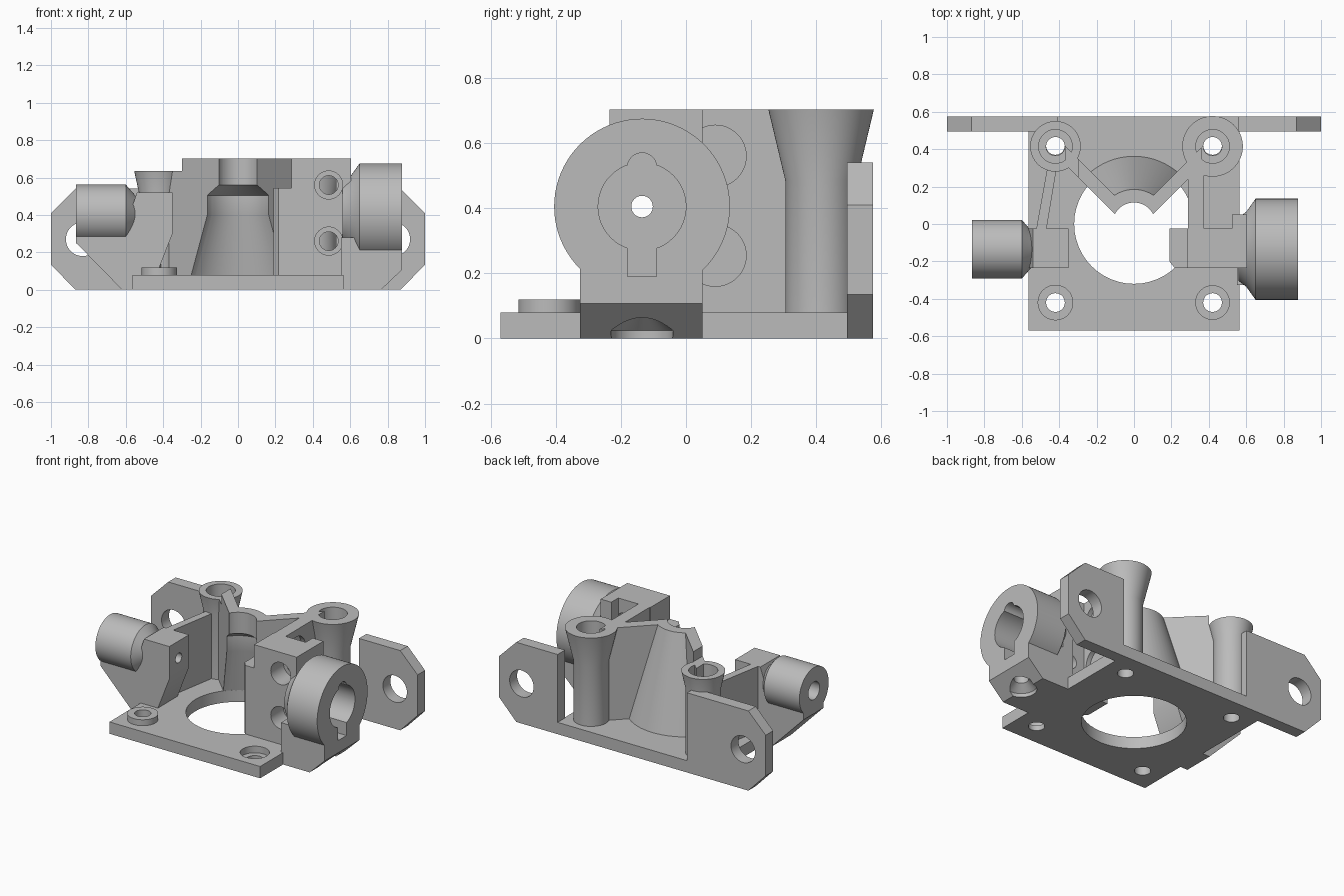
import bpy, bmesh, math
from mathutils import Vector

cube = bpy.data.objects.get("Cube")
if cube:
    bpy.data.objects.remove(cube)

grey = bpy.data.materials.new("plain grey")
grey.use_nodes = True
grey.diffuse_color = (0.5, 0.5, 0.5, 1)
grey.node_tree.nodes["Principled BSDF"].inputs["Base Color"].default_value = (0.5, 0.5, 0.5, 1)

# Maps a profile point (u, v) and a depth w to a 3D point, per axis
PLACE = {
    "x": lambda u, v, w: (w, u, v),
    "y": lambda u, v, w: (u, w, v),
    "z": lambda u, v, w: (u, v, w),
}


def finish(name, bm):
    bmesh.ops.recalc_face_normals(bm, faces=bm.faces)
    mesh = bpy.data.meshes.new(name)
    bm.to_mesh(mesh)
    bm.free()
    mesh.materials.append(grey)
    obj = bpy.data.objects.new(name, mesh)
    bpy.context.collection.objects.link(obj)
    return obj


def prism(name, points, low, high, axis="z"):
    bm = bmesh.new()
    rings = [[bm.verts.new(PLACE[axis](u, v, w)) for u, v in points] for w in (low, high)]
    bm.faces.new(rings[0])
    bm.faces.new(rings[1])
    n = len(points)
    for i in range(n):
        j = (i + 1) % n
        bm.faces.new((rings[0][i], rings[0][j], rings[1][j], rings[1][i]))
    return finish(name, bm)


def rect(u0, u1, v0, v1):
    return [(u0, v0), (u1, v0), (u1, v1), (u0, v1)]


def turned(name, centre, profile, axis="z", sides=64):
    """Solid of revolution from (radius, position along axis) pairs."""
    bm = bmesh.new()
    rings = []
    for r, w in profile:
        ring = []
        for i in range(sides):
            a = math.tau * i / sides
            ring.append(bm.verts.new(PLACE[axis](centre[0] + r * math.cos(a), centre[1] + r * math.sin(a), w)))
        rings.append(ring)
    bm.faces.new(rings[0])
    bm.faces.new(rings[-1])
    for a, b in zip(rings, rings[1:]):
        for i in range(sides):
            j = (i + 1) % sides
            bm.faces.new((a[i], a[j], b[j], b[i]))
    return finish(name, bm)


def rod(centre, r, low, high, axis="z"):
    return turned("cutter", centre, [(r, low), (r, high)], axis, 48)


def cut(obj, tools, operation="DIFFERENCE"):
    for tool in tools:
        mod = obj.modifiers.new("cut", "BOOLEAN")
        mod.operation = operation
        mod.solver = "EXACT"
        mod.object = tool
    bpy.context.view_layer.update()
    graph = bpy.context.evaluated_depsgraph_get()
    mesh = bpy.data.meshes.new_from_object(obj.evaluated_get(graph))
    obj.modifiers.clear()
    obj.data = mesh
    for tool in tools:
        bpy.data.objects.remove(tool)
    parts.append(obj)


parts = []
S = 0.42            # screw spacing from the centre
AXIS = (-0.135, 0.405)  # shared y, z of tube and clamp

# Base plate with central opening and four screw holes
base = prism("base_plate", rect(-0.565, 0.565, -0.57, 0.57), 0, 0.08)
holes = [rod((x, y), 0.05, -0.1, 0.2) for x in (-S, S) for y in (-S, S)]
cut(base, holes + [rod((0, 0), 0.32, -0.1, 0.2), rod((S, -S), 0.09, 0.035, 0.2)])

# Raised screw boss
boss = turned("screw_boss", (-S, -S), [(0.095, 0.07), (0.095, 0.12)])
cut(boss, [rod((-S, -S), 0.05, 0, 0.2)])

# Flared screw posts at the back
for name, x, top, neck, rim in (("left_post", S, 0.703, 0.485, 0.162), ("right_post", -S, 0.635, 0.52, 0.135)):
    post = turned(name, (x, 0.415), [(0.11, 0.07), (0.11, neck), (rim, top)])
    cut(post, [rod((x, 0.415), 0.05, 0, 1), rod((x, 0.415), 0.09, top - 0.12, 1)])

# Back flange: two chamfered ears joined by a low strip
flange = prism("back_flange", [
    (-0.87, 0), (0.87, 0), (1, 0.135), (1, 0.41), (0.87, 0.54), (0.56, 0.54), (0.56, 0.08),
    (-0.41, 0.08), (-0.41, 0.54), (-0.87, 0.54), (-1, 0.41), (-1, 0.135)], 0.495, 0.575, "y")
cut(flange, [rod((x, 0.27), 0.09, 0, 1, "y") for x in (-0.83, 0.83)]
    + [rod((x, 0.415), 0.09, 0.1, 1) for x in (-S, S)])


# Cavity inside the cone and its side walls
def cavity():
    return turned("cutter", (0, 0), [(0.32, 0.0), (0.32, 0.08), (0.2, 0.4), (0.2, 0.505), (0.115, 0.56), (0.115, 0.8)])


cone = turned("cone_shell", (0, 0), [(0.365, 0.07), (0.185, 0.703)])
wedge = prism("cutter", [(0, 0), (0.6, 0.6), (-0.6, 0.6)], -0.1, 1)
cut(cone, [wedge], "INTERSECT")
cut(cone, [cavity()])
parts.pop()

# Diagonal walls from the posts to the cone
for name, side, end, top in (("left_wall", 1, 0.36, 0.703), ("right_wall", -1, 0.3, 0.703), ("right_wall_low", -1, 0.37, 0.635)):
    wall = prism(name, [(0, -0.05), (side * end, end - 0.05), (side * end, end + 0.05), (0, 0.05)], 0.07, top)
    half = prism("cutter", rect(-side * 0.5, 0, -0.5, 0.5), -0.1, 1)
    cut(wall, [half, cavity()])

# Tube and its angled bracket
tube = turned("tube", AXIS, [(0.157, -0.865), (0.157, -0.6), (0.06, -0.515)], "x")
bracket = prism("tube_bracket", [
    (-0.35, 0.52), (-0.35, 0.3), (-0.44, 0.07), (-0.5, 0), (-0.62, 0),
    (-0.865, 0.25), (-0.865, 0.36), (-0.58, 0.4), (-0.54, 0.52)], -0.235, -0.025, "y")
for part in (tube, bracket):
    cut(part, [rod(AXIS, 0.033, -1, 0, "x"), rod(AXIS, 0.06, -1, -0.6, "x")])
parts.append(prism("bracket_web", [(-0.525, -0.04), (-0.47, -0.04), (-0.41, 0.32), (-0.46, 0.32)], 0.07, 0.52))


# Bore, key notch, slot and screw hole shared by the clamp parts
def clamp_cutters():
    y, z = AXIS
    return [
        rod(AXIS, 0.033, 0, 1, "x"),
        rod(AXIS, 0.135, 0.605, 1, "x"),
        rod((y, 0.525), 0.045, 0.605, 1, "x"),
        prism("cutter", rect(y - 0.045, y + 0.045, 0.19, z), 0.605, 1, "x"),
        turned("cutter", (0.78, y), [(0.095, -0.05), (0.095, 0.025), (0.045, 0.07), (0.045, 0.3)]),
    ]


# Round clamp on a chamfered foot
ring = turned("clamp_ring", AXIS, [(0.17, 0.56), (0.2, 0.6), (0.27, 0.65), (0.27, 0.877)], "x", 80)
foot = prism("clamp_foot", [(0.55, 0), (0.765, 0), (0.877, 0.107), (0.877, 0.28), (0.55, 0.28)], -0.325, 0.05, "y")
for part in (ring, foot):
    cut(part, clamp_cutters())

# Mounting block with stepped inner end and two screw holes
lower = prism("block_lower", [(0.19, -0.025), (0.19, -0.2), (0.217, -0.235), (0.605, -0.235), (0.605, -0.025)], 0.07, 0.545)
upper = prism("block_upper", rect(0.285, 0.605, -0.235, -0.025), 0.545, 0.703)
for part in (lower, upper):
    cut(part, [rod(AXIS, 0.033, 0, 1, "x")] + [rod((0.485, z), 0.075, -0.5, -0.1, "y") for z in (0.26, 0.56)]
        + [rod((0.485, z), 0.05, -0.2, 0.1, "y") for z in (0.26, 0.56)])
parts.append(prism("block_tab", rect(0.525, 0.605, -0.03, 0.05), 0.07, 0.703))

# Wall linking the block to the back post
link = prism("link_wall", rect(0.29, 0.375, -0.03, 0.32), 0.07, 0.703)
cut(link, [rod((0.09, z), 0.095, 0.345, 0.5, "x") for z in (0.255, 0.56)])

# Smooth curved faces, keep hard edges
bpy.ops.object.select_all(action="DESELECT")
for obj in set(parts):
    obj.select_set(True)
bpy.context.view_layer.objects.active = base
bpy.ops.object.shade_smooth_by_angle(angle=math.radians(25))
